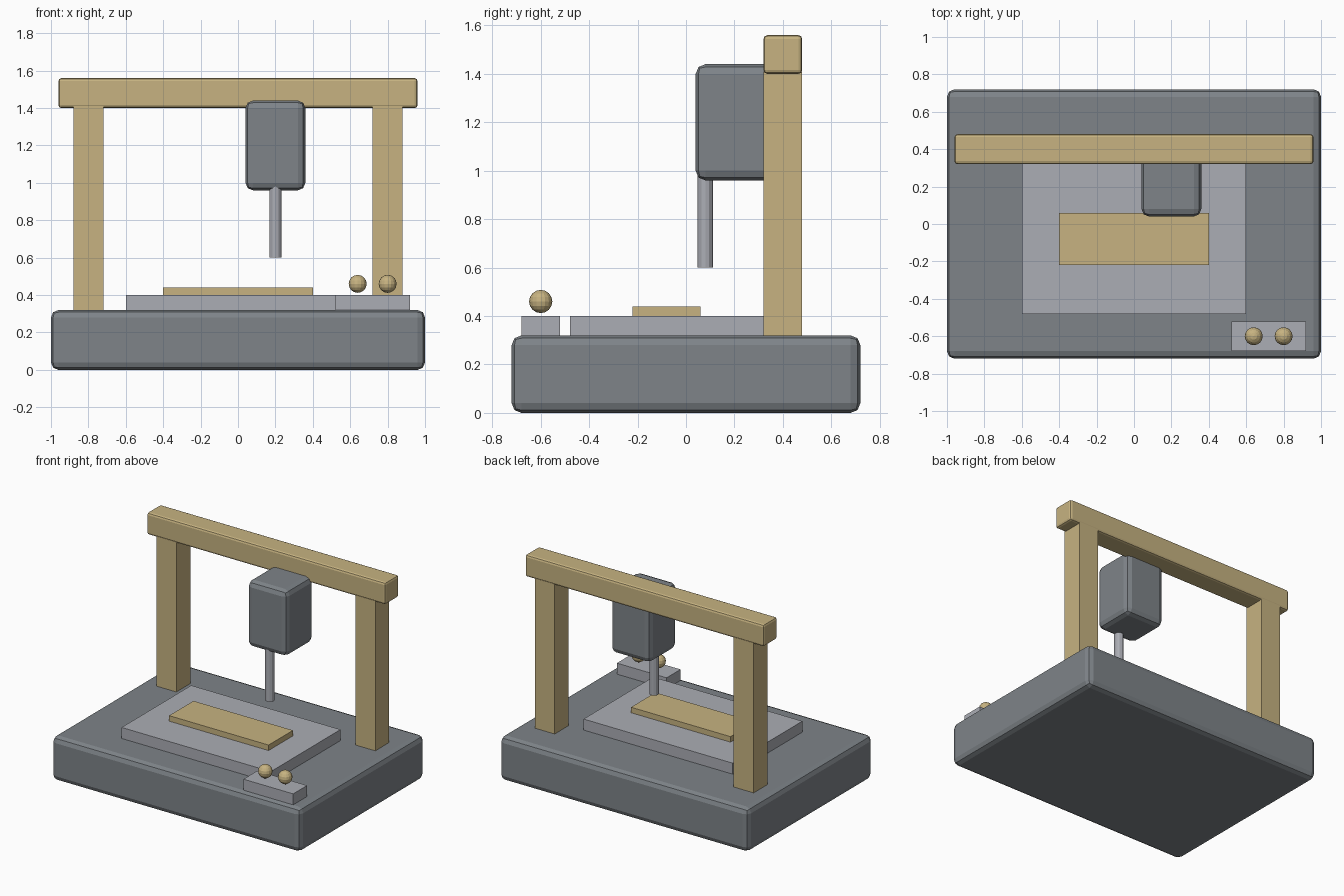
import bpy
import math

default = bpy.data.objects.get("Cube")
if default:
    bpy.data.objects.remove(default, do_unlink=True)


def material(name, rgb):
    m = bpy.data.materials.new(name)
    m.use_nodes = True
    color = (*rgb, 1)
    m.diffuse_color = color
    m.node_tree.nodes["Principled BSDF"].inputs["Base Color"].default_value = color
    return m


dark = material("dark grey", (0.21, 0.23, 0.25))
light = material("light grey", (0.41, 0.42, 0.46))
tan = material("tan", (0.57, 0.45, 0.22))


def finish(name, mat):
    ob = bpy.context.object
    ob.name = name
    ob.data.materials.append(mat)
    return ob


def box(name, x, y, z, mat, bevel=0):
    """Box from its (low, high) range on each axis, with optional rounded edges."""
    spans = (x, y, z)
    bpy.ops.mesh.primitive_cube_add(size=1, location=[(a + b) / 2 for a, b in spans])
    ob = finish(name, mat)
    ob.scale = [b - a for a, b in spans]
    bpy.ops.object.transform_apply(location=False, rotation=False, scale=True)
    if bevel:
        mod = ob.modifiers.new("rounded edges", "BEVEL")
        mod.width = bevel
        mod.segments = 2
    return ob


# Base and bed
box("base", (-1, 1), (-0.72, 0.72), (0, 0.32), dark, 0.04)
box("bed", (-0.6, 0.6), (-0.48, 0.32), (0.32, 0.4), light)
box("workpiece", (-0.4, 0.4), (-0.22, 0.06), (0.4, 0.44), tan)

# Gantry
for side, x in (("right", -0.8), ("left", 0.8)):
    box(side + "_post", (x - 0.08, x + 0.08), (0.32, 0.48), (0.32, 1.41), tan)
box("crossbeam", (-0.96, 0.96), (0.32, 0.48), (1.4, 1.56), tan, 0.016)

# Tool head and spindle
box("tool_head", (0.04, 0.36), (0.04, 0.36), (0.96, 1.44), dark, 0.04)
bpy.ops.mesh.primitive_cylinder_add(vertices=12, radius=0.032, depth=0.4,
                                    location=(0.2, 0.08, 0.8))
finish("spindle", light)

# Control box with its two knobs
box("control_box", (0.52, 0.92), (-0.68, -0.52), (0.32, 0.4), light)
for side, x in (("right", 0.64), ("left", 0.8)):
    bpy.ops.mesh.primitive_uv_sphere_add(segments=16, ring_count=8, radius=0.048,
                                         location=(x, -0.6, 0.46))
    finish(side + "_knob", tan)
